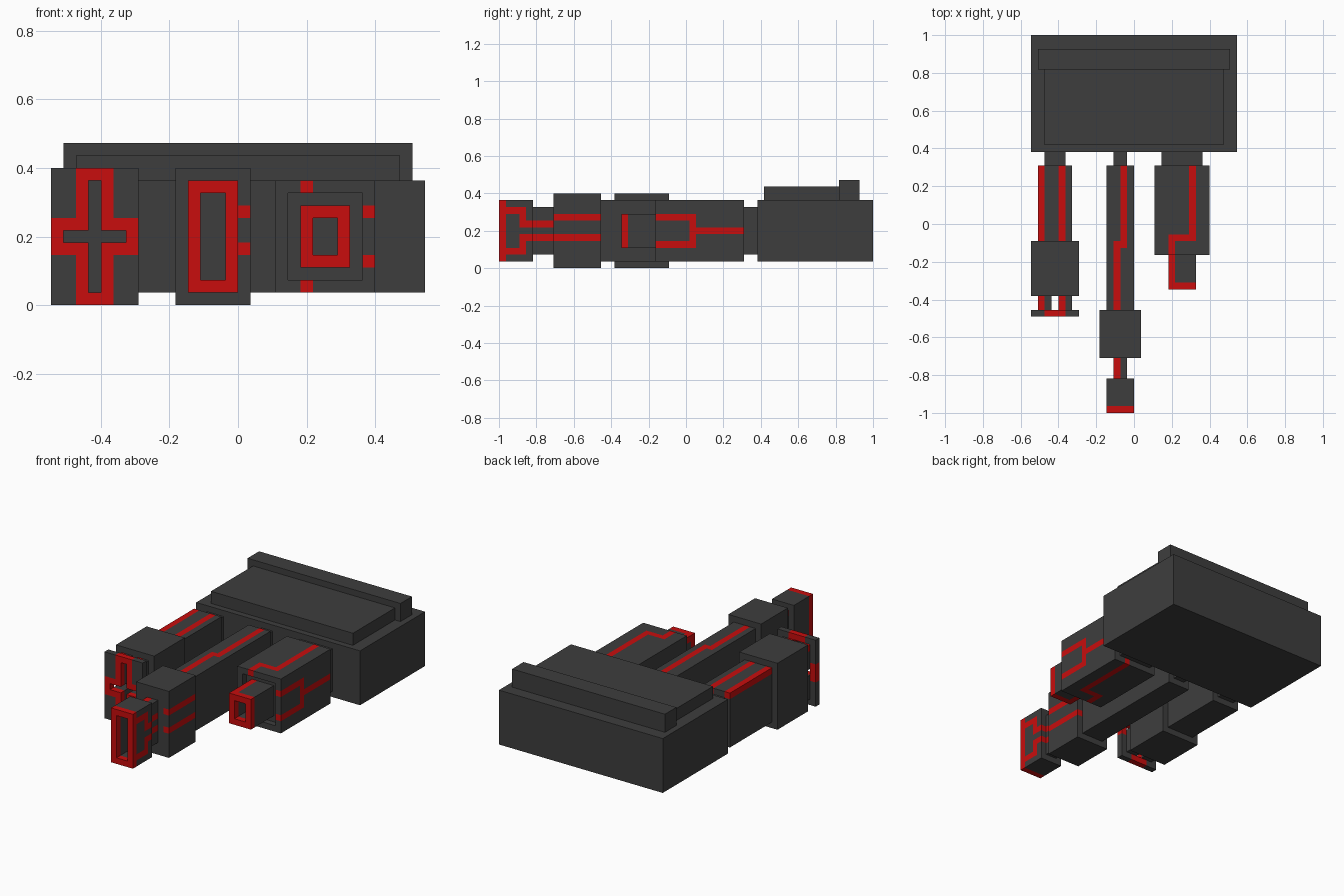
import bpy
import bmesh
from itertools import product
from mathutils import Vector

if "Cube" in bpy.data.objects:
    bpy.data.objects.remove(bpy.data.objects["Cube"])

# The model sits on a block grid, 55 blocks long
UNIT = 2 / 55
DEPTH = 55


def make_material(name, colour):
    material = bpy.data.materials.new(name)
    material.use_nodes = True
    material.diffuse_color = colour
    material.node_tree.nodes["Principled BSDF"].inputs["Base Color"].default_value = colour
    return material


charcoal = make_material("charcoal", (0.048, 0.048, 0.048, 1))
red = make_material("red", (0.58, 0.004, 0.004, 1))


def inside(point, boxes):
    return any(all(b[2 * a] < point[a] < b[2 * a + 1] for a in range(3)) for b in boxes)


def flip(box, total):
    """Mirror a box in height, so that z becomes total - z."""
    return box[:4] + (total - box[5], total - box[4])


def part(name, solids, holes=(), reds=()):
    """Skin a union of boxes (x0, x1, y0, y1, z0, z1) less holes; red boxes colour the skin."""
    boxes = list(solids) + list(holes) + list(reds)
    cuts = [sorted({b[2 * a + i] for b in boxes for i in (0, 1)}) for a in range(3)]
    cells = {}
    for cell in product(*(range(len(c) - 1) for c in cuts)):
        mid = [(cuts[a][cell[a]] + cuts[a][cell[a] + 1]) / 2 for a in range(3)]
        if inside(mid, solids) and not inside(mid, holes):
            cells[cell] = int(inside(mid, reds))

    bm = bmesh.new()
    verts = {}

    def vert(key):
        if key not in verts:
            x, y, z = (cuts[a][key[a]] for a in range(3))
            verts[key] = bm.verts.new(Vector((x, y - DEPTH / 2, z)) * UNIT)
        return verts[key]

    # Emit a quad on every side of a cell that has no neighbour
    for cell, colour in cells.items():
        for axis, side in product(range(3), (0, 1)):
            neighbour = list(cell)
            neighbour[axis] += 2 * side - 1
            if tuple(neighbour) in cells:
                continue
            u, v = (axis + 1) % 3, (axis + 2) % 3
            corners = []
            for du, dv in ((0, 0), (1, 0), (1, 1), (0, 1)):
                key = list(cell)
                key[axis] += side
                key[u] += du
                key[v] += dv
                corners.append(vert(tuple(key)))
            face = bm.faces.new(corners if side else corners[::-1])
            face.material_index = colour
    mesh = bpy.data.meshes.new(name)
    bm.to_mesh(mesh)
    bm.free()
    mesh.materials.append(charcoal)
    mesh.materials.append(red)
    obj = bpy.data.objects.new(name, mesh)
    bpy.context.collection.objects.link(obj)
    return obj


# Housing at the back
part("housing", [(-15, 15, 38, 55, 1, 10)])
part("housing_top_plate", [(-13, 13, 39, 50, 10, 12)])
part("housing_ridge", [(-14, 14, 50, 53, 10, 13)])

# Necks joining each prong to the housing
for name, x0, x1 in (("right", -13, -10), ("middle", -3, -1), ("left", 4, 10)):
    part(name + "_neck", [(x0, x1, 36, 38, 2, 9)])

# Right prong: barrel, collar, four rods and a plate with a cross slot
rails = [(x, x + 1, 15, 36, 9, 10) for x in (-14, -11)]
part("right_barrel", [(-14, -9, 25, 36, 1, 10)], reds=rails)
part("right_collar", [(-15, -8, 17, 25, 0, 11)])
part("right_rods",
     [(x, x + 2, 15, 17, z0, z1) for x in (-14, -11) for z0, z1 in ((1, 5), (6, 10))],
     reds=rails)
part("right_cross_plate",
     [(-15, -8, 14, 15, 0, 11)],
     holes=[(-12, -11, 14, 15, 1, 10), (-14, -9, 14, 15, 5, 6)],
     reds=[(-13, -10, 14, 15, 0, 11), (-15, -8, 14, 15, 4, 7)])

# Middle prong: long barrel, collar, stem and hollow head
part("middle_barrel", [(-4, 0, 15, 36, 1, 10)],
     reds=[(-3, -2, 15, 25, 9, 10), (-3, -1, 24, 25, 9, 10), (-2, -1, 25, 36, 9, 10)])
part("middle_collar", [(-5, 1, 8, 15, 0, 11)],
     reds=[(0, 1, 8, 15, z, z + 1) for z in (4, 7)])
part("middle_stem", [(-3, -1, 5, 8, 2, 9)],
     reds=[(-3, -2, 5, 8, 8, 9)] + [(-2, -1, 5, 8, z, z + 1) for z in (4, 6)])
head_trace = [(-1, 0, 1, 4, 8, 9), (-1, 0, 3, 4, 6, 9), (-1, 0, 4, 5, 6, 7)]
part("middle_head", [(-4, 0, 0, 5, 1, 10)],
     holes=[(-3, -1, 0, 4, 2, 9)],
     reds=[(-4, 0, 0, 1, 1, 10)] + head_trace + [flip(b, 11) for b in head_trace])

# Left prong: wide barrel with a recessed mouth and a hollow nozzle
top_trace = [(8, 9, 25, 36, 9, 10), (5, 9, 25, 26, 9, 10), (5, 6, 23, 25, 9, 10)]
side_trace = [(10, 11, 23, 29, 7, 8), (10, 11, 23, 29, 3, 4),
              (10, 11, 28, 29, 3, 8), (10, 11, 29, 36, 5, 6)]
part("left_barrel", [(3, 11, 23, 36, 1, 10)],
     holes=[(4, 10, 23, 24, 2, 9)],
     reds=top_trace + [flip(b, 11) for b in top_trace] + side_trace)
nozzle_trace = (5, 6, 19, 24, 7, 8)
part("left_nozzle", [(5, 9, 18, 24, 3, 8)],
     holes=[(6, 8, 18, 22, 4, 7)],
     reds=[(5, 9, 18, 19, 3, 8), nozzle_trace, flip(nozzle_trace, 11)])
